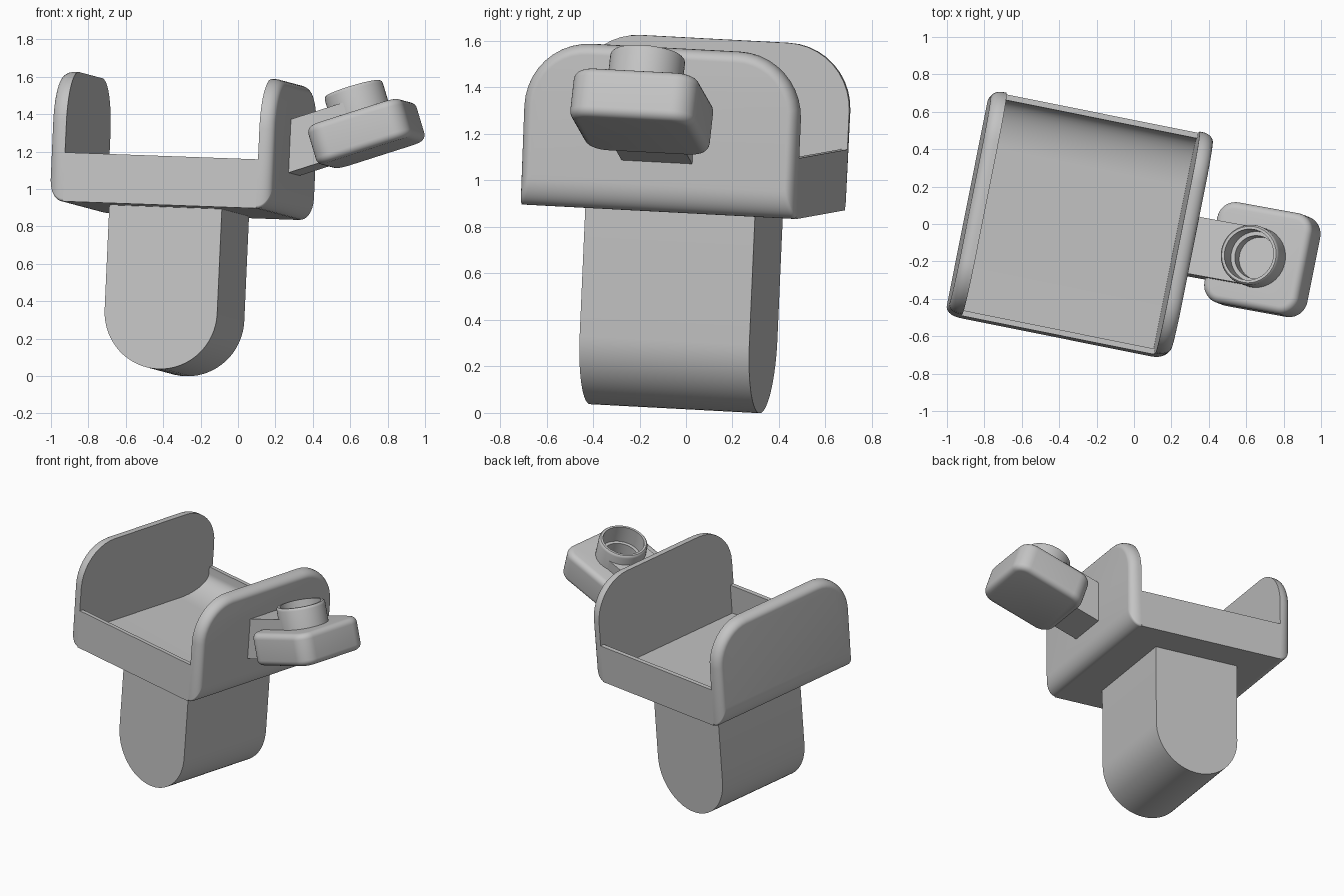
import bpy, bmesh, math
from mathutils import Matrix, Vector

if "Cube" in bpy.data.objects:
    bpy.data.objects.remove(bpy.data.objects["Cube"])

# One plain grey
GREY = (0.55, 0.55, 0.55, 1)
grey = bpy.data.materials.new("plain grey")
grey.use_nodes = True
grey.diffuse_color = GREY
grey.node_tree.nodes["Principled BSDF"].inputs["Base Color"].default_value = GREY

# Tilted frame of the whole bracket: across, depth, up
up = Vector((0.045, 0.044, 1)).normalized()
across = Vector((0.195, 0.98, -0.053)).cross(up).normalized()
depth = up.cross(across)
FRAME = Matrix((across, depth, up)).transposed().to_4x4()
# Frame of the side knob, raised about the depth axis
KNOB = FRAME @ Matrix.Translation((0.664, -0.12, 1.316)) @ Matrix.Rotation(math.radians(-19.5), 4, 'Y')


def loft(name, rings, frame, cutter=None):
    """Skin equal-length rings of points, cap both ends, cut and shade."""
    bm = bmesh.new()
    loops = [[bm.verts.new(p) for p in ring] for ring in rings]
    for a, b in zip(loops, loops[1:]):
        for i in range(len(a)):
            j = (i + 1) % len(a)
            bm.faces.new((a[i], a[j], b[j], b[i]))
    bm.faces.new(loops[0])
    bm.faces.new(loops[-1])
    bmesh.ops.recalc_face_normals(bm, faces=bm.faces)
    bm.transform(frame)
    mesh = bpy.data.meshes.new(name)
    bm.to_mesh(mesh)
    bm.free()
    mesh.materials.append(grey)
    obj = bpy.data.objects.new(name, mesh)
    bpy.context.collection.objects.link(obj)
    bpy.ops.object.select_all(action='DESELECT')
    obj.select_set(True)
    bpy.context.view_layer.objects.active = obj
    if cutter:
        mod = obj.modifiers.new("bore", 'BOOLEAN')
        mod.operation, mod.solver, mod.object = 'DIFFERENCE', 'EXACT', cutter
        bpy.ops.object.modifier_apply(modifier=mod.name)
    bpy.ops.object.shade_smooth_by_angle(angle=math.radians(32))
    return obj


def arc(cx, cy, rx, ry, start, end, n=10):
    angles = [math.radians(start + (end - start) * i / n) for i in range(n + 1)]
    return [(cx + rx * math.cos(a), cy + ry * math.sin(a)) for a in angles]


def rounded_rect(x0, x1, y0, y1, low, high):
    return (arc(x0 + low, y0 + low, low, low, 180, 270) + arc(x1 - low, y0 + low, low, low, 270, 360)
            + arc(x1 - high, y1 - high, high, high, 0, 90) + arc(x0 + high, y1 - high, high, high, 90, 180))


def circle_ring(r, z, n=48):
    return [(x, y, z) for x, y in arc(0, 0, r, r, 0, 360, n)[:-1]]


# Cradle extents
LEFT, RIGHT, THICK = -0.932, 0.281, 0.08
FRONT, BACK = -0.722, 0.487
BASE, RIM, TOP = 0.868, 1.13, 1.575
WALL = 0.03

# Side plates with a rounded outer rim and a fuller lower edge
for name, outer, sign in (("right_plate", LEFT, 1), ("left_plate", RIGHT, -1)):
    rings = []
    for k in range(11):
        a = math.radians(90 * k / 10)
        grow = 1 - math.cos(a)
        side = 0.045 * grow
        outline = rounded_rect(FRONT + side, BACK - side, BASE + 0.12 * grow, TOP - side, 0.015, 0.28 - side)
        rings.append([(outer + sign * (0.079 if z < RIM else 0.06) * (1 - math.sin(a)), y, z) for y, z in outline])
    inner = outer + sign * THICK
    rings.insert(0, [(inner, y, z) for x, y, z in rings[0]])
    loft(name, rings, FRAME)


# Tray with thin front and back walls, a curved rise at the back and a sloping floor
def tray_section(x, floor):
    section = [(FRONT, RIM), (FRONT, BASE), (BACK, BASE), (BACK, RIM), (BACK - WALL, RIM)]
    section += arc(0.2, 1.08, BACK - WALL - 0.2, 1.08 - floor, 0, -90, 14)
    section += [(FRONT + WALL, floor), (FRONT + WALL, RIM)]
    return [(x, y, z) for y, z in section]


loft("tray", [tray_section(LEFT + THICK, 0.975), tray_section(RIGHT - THICK, 0.925)], FRAME)

# Tongue under the tray, round at the bottom
middle, half = -0.338, 0.307
tongue = [(middle + half, BASE + 0.02), (middle - half, BASE + 0.02)]
tongue += arc(middle, half, half, half, 180, 360, 32)
loft("tongue", [[(x, y, z) for x, z in tongue] for y in (-0.487, 0.258)], FRAME)

# Bore shared by the knob block and its arm
bore = loft("bore_cutter", [circle_ring(0.15, 0.03), circle_ring(0.15, 0.5)], KNOB)

# Knob block with rounded corners and edges
rings = []
for end in (-1, 1):
    for k in range(7):
        a = math.radians(90 * (k if end > 0 else 6 - k) / 6)
        inset = 0.04 * (1 - math.cos(a))
        outline = rounded_rect(-0.27 + inset, 0.27 - inset, -0.275 + inset, 0.275 - inset, 0.1 - inset, 0.1 - inset)
        rings.append([(x, y, end * (0.07 + 0.04 * math.sin(a))) for x, y in outline])
loft("knob_block", rings, KNOB, bore)

# Arm from the plate to the knob, its root cut along the plate
arm = [(-0.5, -0.09), (0.02, -0.09), (0.02, 0.18), (-0.405, 0.18)]
loft("knob_arm", [[(x, y, z) for x, z in arm] for y in (-0.155, 0.155)], KNOB, bore)

# Hollow collar on the knob, stepped inside
profile = [(0.162, 0), (0.162, 0.235), (0.159, 0.246), (0.152, 0.253), (0.137, 0.253),
           (0.137, 0.13), (0.115, 0.13), (0.115, 0.05)]
loft("collar", [circle_ring(r, z) for r, z in profile], KNOB)

# The cutter has done its work
bpy.data.objects.remove(bore)
